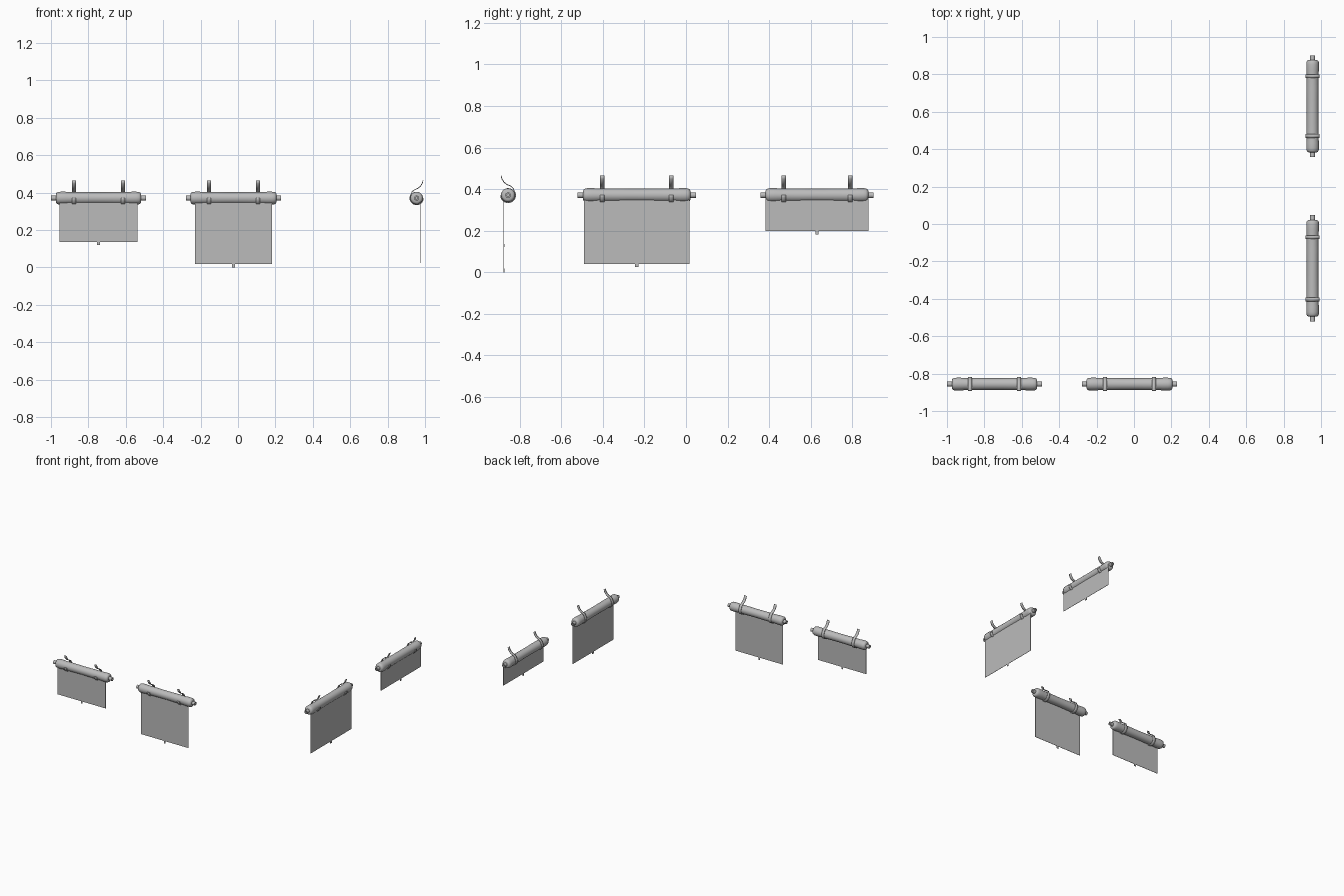
import bpy, bmesh
from math import cos, sin, pi, radians
from mathutils import Matrix, Vector

if "Cube" in bpy.data.objects:
    bpy.data.objects.remove(bpy.data.objects["Cube"])

grey = bpy.data.materials.new("light grey")
grey.use_nodes = True
COLOUR = (0.5, 0.5, 0.5, 1)
grey.diffuse_color = COLOUR
grey.node_tree.nodes["Principled BSDF"].inputs["Base Color"].default_value = COLOUR

AXLE_Z = 0.371
TUBE_R = 0.034
STRAP_R = 0.036


def finish(name, bm, frame, smooth=True):
    bmesh.ops.recalc_face_normals(bm, faces=bm.faces)
    mesh = bpy.data.meshes.new(name)
    bm.to_mesh(mesh)
    bm.free()
    mesh.materials.append(grey)
    obj = bpy.data.objects.new(name, mesh)
    bpy.context.collection.objects.link(obj)
    obj.matrix_world = frame
    if smooth:
        bpy.ops.object.select_all(action="DESELECT")
        obj.select_set(True)
        bpy.context.view_layer.objects.active = obj
        bpy.ops.object.shade_smooth_by_angle(angle=radians(40))
    return obj


def lathe(name, half_profile, frame, steps=28):
    """Spin (x, radius) points, mirrored to both ends, around the x axis."""
    profile = half_profile + [(-x, r) for x, r in reversed(half_profile)]
    bm = bmesh.new()
    verts = [bm.verts.new((x, 0, r)) for x, r in profile]
    edges = [bm.edges.new(pair) for pair in zip(verts, verts[1:])]
    bmesh.ops.spin(bm, geom=verts + edges, cent=(0, 0, 0), axis=(1, 0, 0),
                   angle=2 * pi, steps=steps)
    bmesh.ops.remove_doubles(bm, verts=bm.verts, dist=1e-5)
    return finish(name, bm, frame)


def box(name, size, centre, frame):
    bm = bmesh.new()
    bmesh.ops.create_cube(bm, size=1)
    bmesh.ops.scale(bm, vec=size, verts=bm.verts)
    bmesh.ops.translate(bm, vec=centre, verts=bm.verts)
    return finish(name, bm, frame, smooth=False)


def strap(name, x, frame, width=0.021):
    """Ribbon cradling the roll from below, then curling up to the wall."""
    path = []
    for i in range(19):
        a = -radians(215) * i / 18
        path.append((STRAP_R * cos(a), STRAP_R * sin(a)))
    path += [(-0.024, 0.034), (-0.012, 0.044), (0.006, 0.052),
             (0.02, 0.063), (0.03, 0.079), (0.034, 0.094)]
    bm = bmesh.new()
    rows = [[bm.verts.new((x + s * width / 2, -out, z)) for s in (-1, 1)]
            for out, z in path]
    for a, b in zip(rows, rows[1:]):
        bm.faces.new((a[0], a[1], b[1], b[0]))
    obj = finish(name, bm, frame)
    solid = obj.modifiers.new("thickness", "SOLIDIFY")
    solid.thickness = 0.004
    solid.offset = 0


def blind(name, x, y, turn, roll, rod, sheet, strap_x, bottom, tab):
    frame = Matrix.Translation((x, y, AXLE_Z)) @ Matrix.Rotation(turn, 4, "Z")

    # Rolled fabric, slightly fuller towards both ends
    lathe(name + "_roll", [
        (-roll, 0.0), (-roll, 0.022), (-roll + 0.004, 0.029),
        (-roll + 0.012, 0.033), (-roll + 0.025, TUBE_R),
        (-roll + 0.05, TUBE_R), (-roll + 0.07, 0.032),
        (-roll * 0.4, 0.0325), (-roll * 0.15, 0.0315)], frame)

    # Core rod with hollow ends
    lathe(name + "_rod", [
        (-rod + 0.02, 0.0), (-rod + 0.02, 0.006),
        (-rod, 0.006), (-rod, 0.0135)], frame, 20)

    # Hanging sheet and its pull tab, on the outer side
    drop = bottom - AXLE_Z
    box(name + "_sheet", (2 * sheet, 0.002, -drop), (0, -0.02, drop / 2), frame)
    box(name + "_pull_tab", (0.015, 0.003, tab), (0, -0.02, drop - tab / 2), frame)

    # Two mounting straps
    for side, label in ((-1, "right"), (1, "left")):
        strap(f"{name}_{label}_strap", side * strap_x, frame)


blind("front_short_blind", -0.746, -0.856, 0,
      0.228, 0.254, 0.209, 0.131, 0.137, 0.016)
blind("front_long_blind", -0.024, -0.856, 0,
      0.23, 0.253, 0.207, 0.13, 0.018, 0.018)
blind("side_long_blind", 0.955, -0.237, pi / 2,
      0.258, 0.284, 0.254, 0.166, 0.04, 0.015)
blind("side_short_blind", 0.955, 0.63, pi / 2,
      0.247, 0.272, 0.248, 0.16, 0.2, 0.017)
